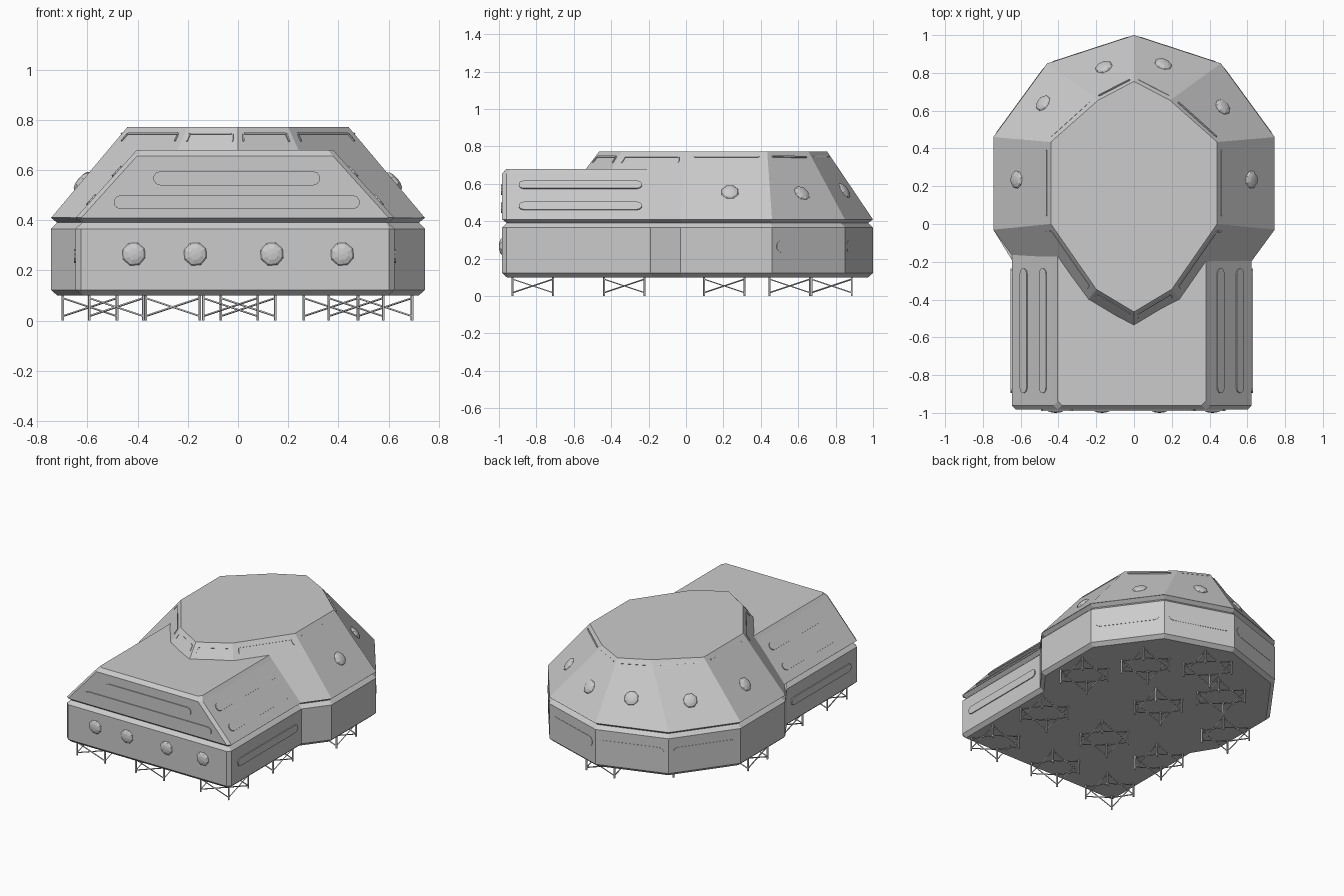
import bpy, bmesh, math
from mathutils import Vector, Matrix
from mathutils.bvhtree import BVHTree

if "Cube" in bpy.data.objects:
    bpy.data.objects.remove(bpy.data.objects["Cube"])


def finish(name, bm):
    bmesh.ops.recalc_face_normals(bm, faces=bm.faces)
    me = bpy.data.meshes.new(name)
    bm.to_mesh(me)
    tree = BVHTree.FromBMesh(bm)
    bm.free()
    bpy.context.collection.objects.link(bpy.data.objects.new(name, me))
    return tree


def loft(name, rings):
    """Skin a stack of equal-length rings of 3D points and cap both ends."""
    bm = bmesh.new()
    vs = [[bm.verts.new(p) for p in r] for r in rings]
    n = len(vs[0])
    for a, b in zip(vs, vs[1:]):
        for i in range(n):
            j = (i + 1) % n
            bm.faces.new((a[i], a[j], b[j], b[i]))
    bm.faces.new(vs[0][::-1])
    bm.faces.new(vs[-1])
    return finish(name, bm)


def inset(pts, d):
    """Mitred inward offset of a counter-clockwise outline."""
    out = []
    for i, p in enumerate(pts):
        p, a, b = Vector(p), Vector(pts[i - 1]), Vector(pts[(i + 1) % len(pts)])
        e1, e2 = (p - a).normalized(), (b - p).normalized()
        n1, n2 = Vector((-e1.y, e1.x)), Vector((-e2.y, e2.x))
        out.append(p + (n1 + n2) * d / (1 + n1.dot(n2)))
    return out


def at_z(pts, z):
    return [(p[0], p[1], z) for p in pts]


def mirror_ring(half):
    """Right half from back centre round to front centre -> full ring, counter-clockwise."""
    left = [(-x, y) for x, y in half if x > 0]
    return left_first(half, left)


def left_first(half, left):
    return [half[0]] + left + list(reversed(half[1:]))


def frame(pos, xdir, normal):
    z = Vector(normal).normalized()
    x = Vector(xdir)
    x = (x - z * x.dot(z)).normalized()
    m = Matrix((x, z.cross(x), z)).transposed().to_4x4()
    m.translation = pos
    return m


def strip(name, pos, xdir, normal, length, width, thick=0.006, seg=5):
    """Raised bar with rounded ends."""
    r, h = width / 2, length / 2 - width / 2
    m = frame(pos, xdir, normal)
    pts = []
    for cx, a0 in ((h, -90), (-h, 90)):
        for k in range(seg + 1):
            a = math.radians(a0 + 180 * k / seg)
            pts.append((cx + r * math.cos(a), r * math.sin(a)))
    loft(name, [[m @ Vector((x, y, z)) for x, y in pts] for z in (-0.004, thick)])


def lamp(name, pos, normal, r=0.048, bulge=0.017):
    """Flattened faceted dome lamp."""
    bm = bmesh.new()
    m = frame(pos, Vector((0.3, 0.2, 0.9)).cross(normal), normal)
    bmesh.ops.create_uvsphere(bm, u_segments=8, v_segments=6, radius=1,
                              matrix=m @ Matrix.Diagonal((r, r, bulge, 1)))
    finish(name, bm)


def hit(tree, origin, direction):
    p, n, _, _ = tree.ray_cast(Vector(origin), Vector(direction))
    return p, (n if n.dot(Vector(direction)) < 0 else -n)


# lower hull with bevelled rims and the groove under the upper deck
OX, HW, FY = -0.012, 0.635, -0.983
hull = [(0, 1), (-0.46, 0.85), (-0.745, 0.46), (-0.745, -0.03), (OX - HW, -0.19),
        (OX - HW, FY + 0.022), (OX - HW + 0.022, FY), (OX + HW - 0.022, FY),
        (OX + HW, FY + 0.022), (OX + HW, -0.19), (0.745, -0.03), (0.745, 0.46), (0.46, 0.85)]
lower = loft("lower_hull", [at_z(inset(hull, d), z) for z, d in
                            ((0.10, 0.025), (0.123, 0), (0.366, 0), (0.39, 0.025), (0.41, 0))])


# sloped front deck
def deck_ring(z, hw, fy, c=0.022):
    return [(OX + x, y, z) for x, y in ((hw, 0.1), (-hw, 0.1), (-hw, fy + c),
                                        (-hw + c, fy), (hw - c, fy), (hw, fy + c))]


deck = loft("front_deck", [deck_ring(0.409, HW, FY), deck_ring(0.655, 0.413, FY),
                           deck_ring(0.68, 0.392, FY + 0.023)])

# faceted rear dome
base = mirror_ring([(0, 1), (0.46, 0.85), (0.745, 0.46), (0.745, -0.03), (0.36, -0.555), (0, -0.74)])
top = mirror_ring([(0, 0.755), (0.19, 0.655), (0.44, 0.434), (0.44, 0), (0.2, -0.345), (0, -0.465)])
B, T = at_z(base, 0.409), at_z(top, 0.772)
dome = loft("rear_dome", [B, T])

# thin trim around the top of the dome
for i in range(10):
    j = (i + 1) % 10
    a, b, c, d = (Vector(v) for v in (T[i], T[j], B[j], B[i]))
    n = (b - a).cross((c + d) / 2 - (a + b) / 2).normalized()
    if n.z < 0:
        n = -n
    p, q = a.lerp(d, 0.075), b.lerp(c, 0.075)
    ends = p.lerp(q, 0.1), p.lerp(q, 0.9)
    strip("dome_trim", (p + q) / 2, q - p, n, (q - p).length * 0.8, 0.008, 0.004, 2)
    if (a.y + b.y) / 2 < -0.1:
        for e, down in zip(ends, (d - a, c - b)):
            leg = down.normalized() * 0.04
            strip("dome_trim_leg", e + leg / 2, leg, n, 0.04, 0.008, 0.004, 2)

# lamps on the dome and across the front
for x, y in ((-0.48, 0.64), (-0.16, 0.83), (0.155, 0.845), (0.47, 0.62), (-0.622, 0.235), (0.622, 0.235)):
    lamp("dome_lamp", *hit(dome, (x, y, 2), (0, 0, -1)))
for x in (-0.415, -0.17, 0.135, 0.415):
    lamp("front_lamp", *hit(lower, (x, -2, 0.265), (0, 1, 0)))

# raised strips on the deck front, deck slopes, hull sides and hull back
for z, length in ((0.567, 0.665), (0.472, 0.98)):
    strip("front_strip", *(lambda h: (h[0], (1, 0, 0), h[1]))(hit(deck, (-0.005, -2, z), (0, 1, 0))), length, 0.056)
for s in (-1, 1):
    for tree, z, width in ((deck, 0.593, 0.055), (deck, 0.48, 0.055), (lower, 0.257, 0.055)):
        p, n = hit(tree, (2 * s, -0.565, z), (-s, 0, 0))
        strip("side_strip", p, (0, 1, 0), n, 0.66, width)
    for a, b in (((0, 1), (0.46, 0.85)), ((0.46, 0.85), (0.745, 0.46))):
        a, b = Vector((a[0] * s, a[1], 0.265)), Vector((b[0] * s, b[1], 0.265))
        n = (b - a).cross(Vector((0, 0, s)))
        strip("back_strip", (a + b) / 2, b - a, n if n.y > 0 else -n, (b - a).length * 0.88, 0.065, 0.002)


# braced support frames underneath
def rod(bm, a, b, r):
    a, b = Vector(a), Vector(b)
    m = frame((a + b) / 2, Vector((0.3, 0.5, 0.2)), b - a)
    bmesh.ops.create_cone(bm, cap_ends=True, segments=4, radius1=r, radius2=r,
                          depth=(b - a).length, matrix=m)


spots = [(0.47, -0.82), (-0.03, -0.82), (-0.485, -0.82), (0.47, -0.33), (-0.03, -0.33), (-0.485, -0.33),
         (0.585, 0.205), (-0.03, 0.205), (-0.59, 0.205), (0.37, 0.555), (-0.26, 0.555), (0.04, 0.778)]
for cx, cy in spots:
    bm = bmesh.new()
    h = 0.108
    cs = [(cx + h * i, cy + h * j) for i, j in ((1, 1), (-1, 1), (-1, -1), (1, -1))]
    for i, c in enumerate(cs):
        d = cs[(i + 1) % 4]
        rod(bm, (*c, 0), (*c, 0.105), 0.006)
        rod(bm, (*c, 0.018), (*d, 0.09), 0.004)
        rod(bm, (*c, 0.09), (*d, 0.018), 0.004)
    finish("support_frame", bm)
